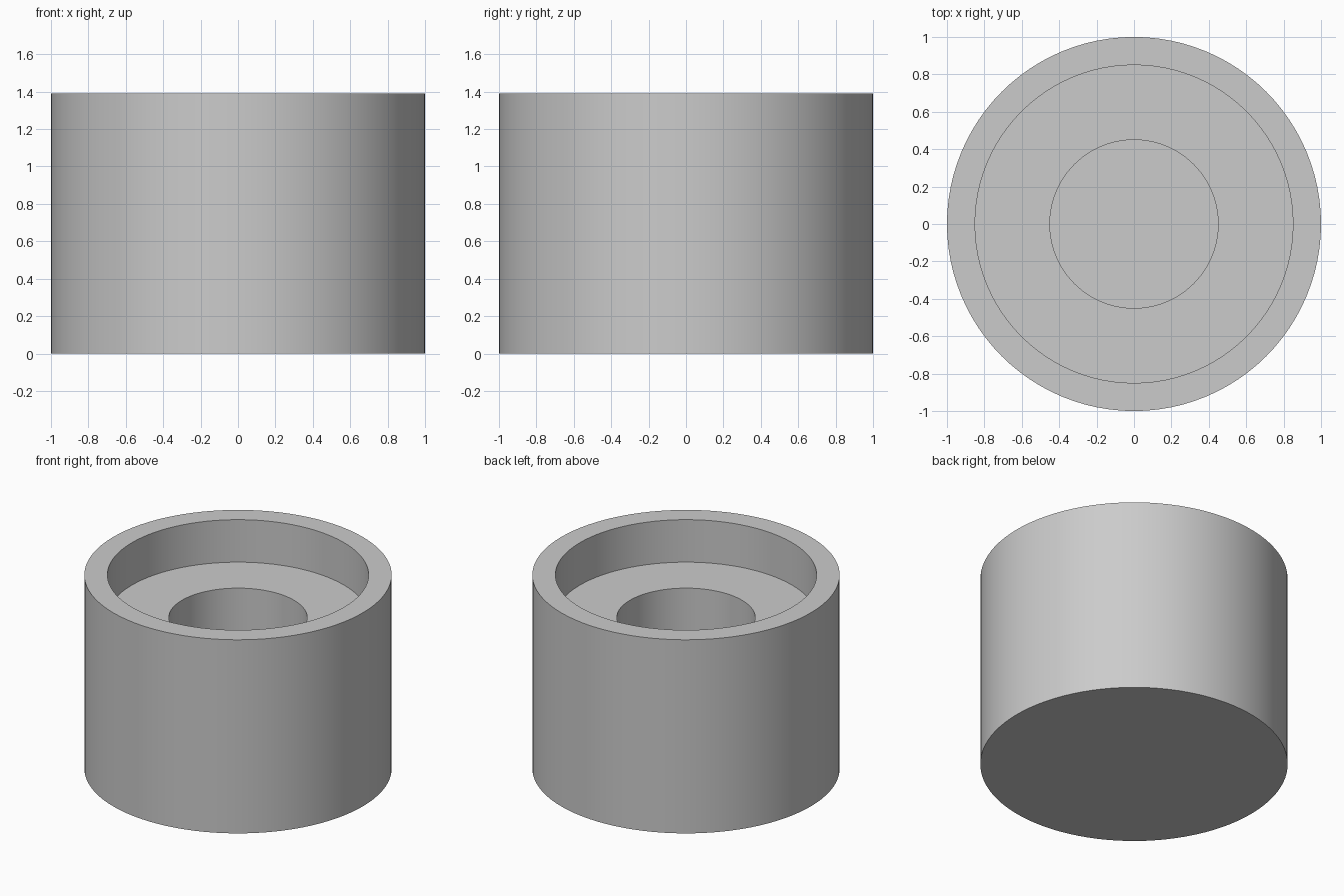
import bpy
import bmesh
import math

cube = bpy.data.objects.get("Cube")
if cube:
    bpy.data.objects.remove(cube, do_unlink=True)

# Plain grey material
grey = bpy.data.materials.new("light_grey")
grey.use_nodes = True
colour = (0.6, 0.6, 0.6, 1)
grey.diffuse_color = colour
grey.node_tree.nodes["Principled BSDF"].inputs["Base Color"].default_value = colour

# Half section (radius, height): base, outer wall, rim, recess, ledge, bore floor
HEIGHT, LEDGE, FLOOR = 1.39, 1.085, 0.3
profile = [(0, 0), (1, 0), (1, HEIGHT), (0.85, HEIGHT),
           (0.85, LEDGE), (0.45, LEDGE), (0.45, FLOOR), (0, FLOOR)]

# Revolve the section into a stepped cup
bm = bmesh.new()
verts = [bm.verts.new((r, 0, z)) for r, z in profile]
edges = [bm.edges.new(pair) for pair in zip(verts, verts[1:])]
bmesh.ops.spin(bm, geom=verts + edges, cent=(0, 0, 0), axis=(0, 0, 1),
               angle=math.tau, steps=96, use_duplicate=False)
bmesh.ops.remove_doubles(bm, verts=bm.verts, dist=0.0001)
bmesh.ops.recalc_face_normals(bm, faces=bm.faces)
mesh = bpy.data.meshes.new("stepped_cup")
bm.to_mesh(mesh)
bm.free()

mesh.materials.append(grey)
cup = bpy.data.objects.new("stepped_cup", mesh)
bpy.context.collection.objects.link(cup)

# Smooth walls with crisp rims
bpy.ops.object.select_all(action="DESELECT")
cup.select_set(True)
bpy.context.view_layer.objects.active = cup
bpy.ops.object.shade_smooth_by_angle(angle=math.radians(30))
